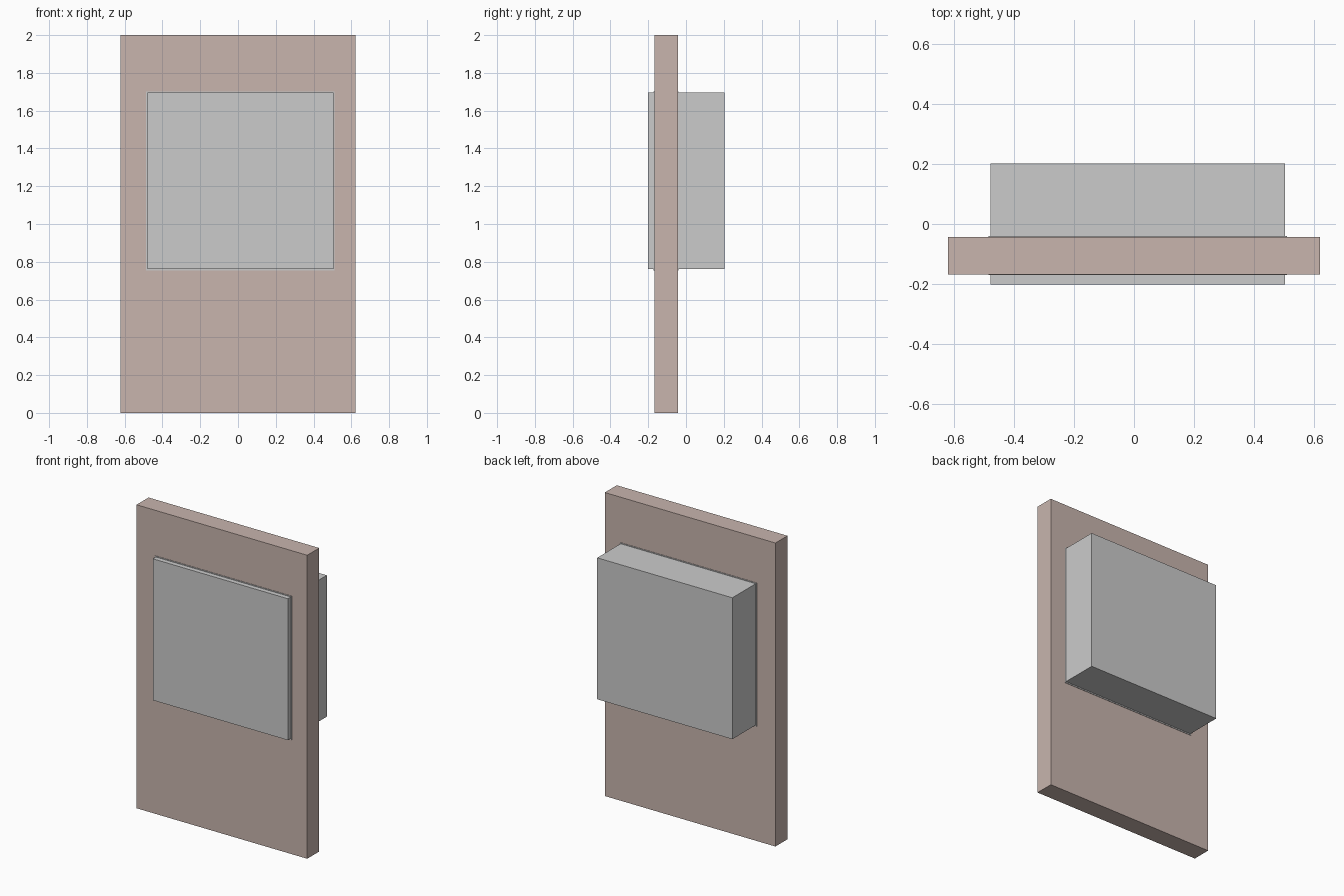
import bpy

if "Cube" in bpy.data.objects:
    bpy.data.objects.remove(bpy.data.objects["Cube"])


def material(name, rgb):
    m = bpy.data.materials.new(name)
    m.diffuse_color = (*rgb, 1)
    m.use_nodes = True
    m.node_tree.nodes["Principled BSDF"].inputs["Base Color"].default_value = m.diffuse_color
    return m


def box(name, x, y, z, mat=None):
    """Axis-aligned box from (min, max) ranges."""
    spans = (x, y, z)
    bpy.ops.mesh.primitive_cube_add(size=1, location=[(a + b) / 2 for a, b in spans])
    ob = bpy.context.object
    ob.name = name
    ob.scale = [b - a for a, b in spans]
    bpy.ops.object.transform_apply(location=False, rotation=False, scale=True)
    if mat:
        ob.data.materials.append(mat)
    return ob


# Upright panel
box("wall_panel", (-0.622, 0.622), (-0.168, -0.043), (0, 2),
    material("panel_pink", (0.58, 0.46, 0.42)))

# Large block passing through the panel
box("through_block", (-0.48, 0.505), (-0.202, 0.203), (0.763, 1.695))

# Thin sleeve lining the opening, just proud of both panel faces
box("opening_sleeve", (-0.486, 0.511), (-0.171, -0.040), (0.755, 1.701))
